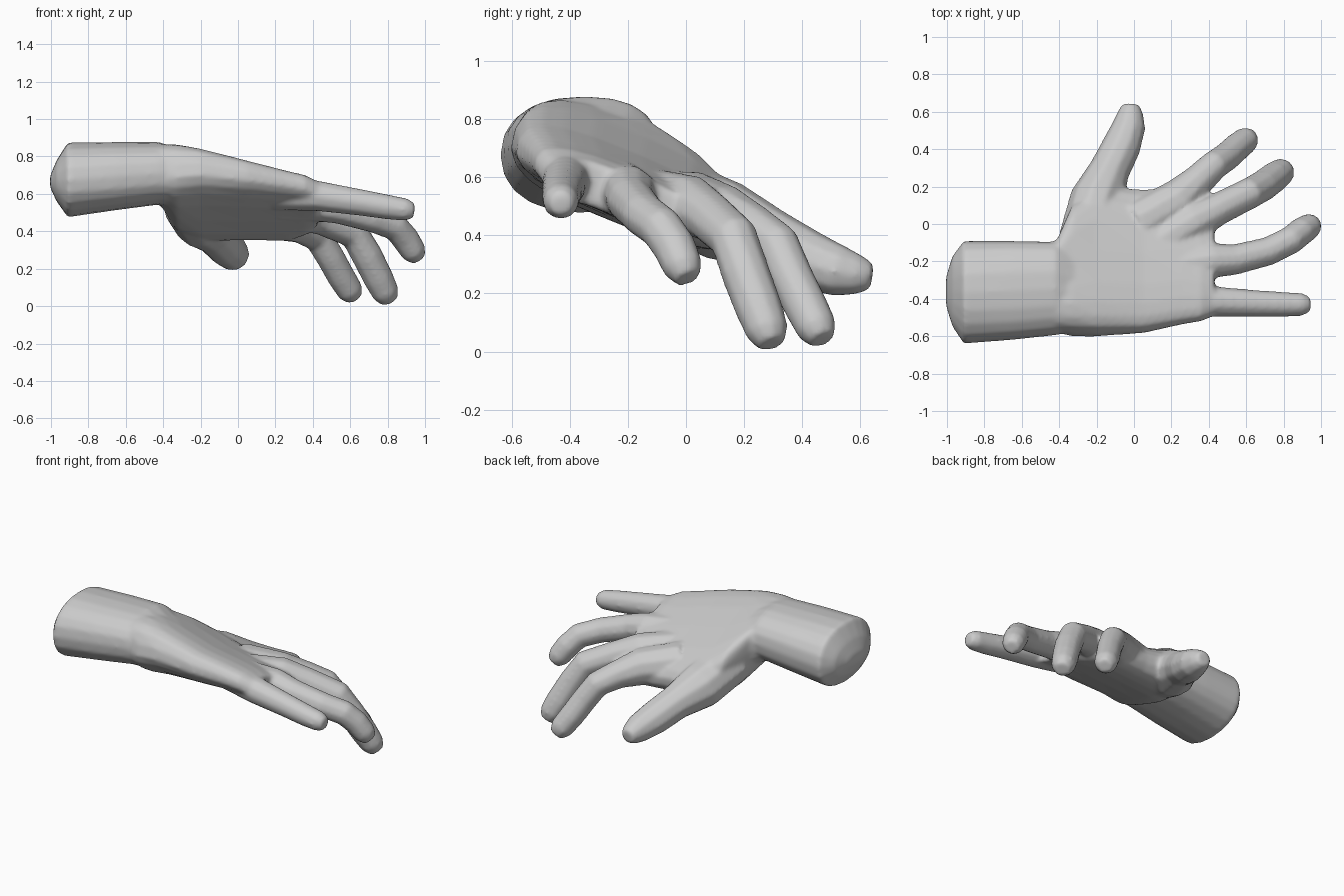
import bpy, bmesh, math
from mathutils import Vector

cube = bpy.data.objects.get("Cube")
if cube:
    bpy.data.objects.remove(cube)

skin = bpy.data.materials.new("plain grey skin")
skin.use_nodes = True
grey = (0.6, 0.6, 0.6, 1)
skin.diffuse_color = grey
skin.node_tree.nodes["Principled BSDF"].inputs["Base Color"].default_value = grey

bm = bmesh.new()


def loft(rings):
    """Skin a closed solid over rings of points."""
    loops = [[bm.verts.new(p) for p in ring] for ring in rings]
    n = len(loops[0])
    for a, b in zip(loops, loops[1:]):
        for i in range(n):
            j = (i + 1) % n
            bm.faces.new((a[i], a[j], b[j], b[i]))
    bm.faces.new(loops[0][::-1])
    bm.faces.new(loops[-1])


def section(x, cy, cz, wide, thick, tilt, power=0.7, sides=20):
    """Boxy oval across the arm, tilted down to the thumb side."""
    t = math.radians(tilt)
    ring = []
    for i in range(sides):
        a = 2 * math.pi * i / sides
        u = wide * math.copysign(abs(math.cos(a)) ** power, math.cos(a))
        v = thick * math.copysign(abs(math.sin(a)) ** power, math.sin(a))
        ring.append(Vector((x, cy + u * math.cos(t) + v * math.sin(t),
                            cz - u * math.sin(t) + v * math.cos(t))))
    return ring


def finger(path, sides=10):
    """Tube through (x, y, z, radius) joints with a blunt rounded tip."""
    pts = [Vector(p[:3]) for p in path]
    radii = [p[3] for p in path]
    end = (pts[-1] - pts[-2]).normalized()
    pts.append(pts[-1] + end * radii[-1] * 0.7)
    radii.append(radii[-1] * 0.65)
    rings = []
    for i, p in enumerate(pts):
        d = (pts[min(i + 1, len(pts) - 1)] - pts[max(i - 1, 0)]).normalized()
        side = d.cross(Vector((0, 0, 1))).normalized()
        up = side.cross(d)
        rings.append([p + radii[i] * (side * math.cos(a) + up * math.sin(a))
                      for a in (2 * math.pi * k / sides for k in range(sides))])
    loft(rings)


# Forearm stump with a shallow pointed end
loft([section(-1.005, -0.36, 0.665, 0.08, 0.03, 0, 0.9),
      section(-0.97, -0.36, 0.67, 0.19, 0.11, 0, 0.9),
      section(-0.91, -0.365, 0.675, 0.275, 0.2, 0, 0.9),
      section(-0.65, -0.355, 0.695, 0.265, 0.182, 0, 0.85),
      section(-0.42, -0.345, 0.71, 0.25, 0.167, 0, 0.85),
      section(-0.28, -0.34, 0.67, 0.23, 0.15, 15, 0.85)])

# Palm, tilted down to the thumb side
loft([section(-0.5, -0.34, 0.71, 0.2, 0.13, 5),
      section(-0.41, -0.33, 0.7, 0.25, 0.155, 10),
      section(-0.33, -0.25, 0.635, 0.36, 0.175, 21),
      section(-0.2, -0.2, 0.595, 0.425, 0.155, 24),
      section(0.05, -0.2, 0.565, 0.41, 0.118, 23),
      section(0.27, -0.17, 0.535, 0.39, 0.095, 22),
      section(0.36, -0.2, 0.54, 0.34, 0.087, 21),
      section(0.43, -0.25, 0.55, 0.25, 0.075, 18)])

# Thumb with its fleshy base
finger([(-0.27, -0.1, 0.55, 0.14), (-0.2, 0.13, 0.45, 0.145),
        (-0.13, 0.29, 0.385, 0.11), (-0.065, 0.42, 0.315, 0.105),
        (-0.025, 0.53, 0.275, 0.09), (-0.02, 0.59, 0.265, 0.072)])

# Index finger
finger([(0.02, 0.0, 0.5, 0.13), (0.24, 0.13, 0.46, 0.115),
        (0.34, 0.23, 0.42, 0.088), (0.43, 0.315, 0.365, 0.08),
        (0.495, 0.36, 0.26, 0.078), (0.55, 0.41, 0.16, 0.077),
        (0.6, 0.45, 0.08, 0.072)])

# Middle finger
finger([(0.14, -0.1, 0.53, 0.1), (0.32, 0.01, 0.505, 0.105),
        (0.45, 0.08, 0.465, 0.088), (0.62, 0.165, 0.39, 0.085),
        (0.69, 0.205, 0.27, 0.085), (0.75, 0.25, 0.15, 0.083),
        (0.79, 0.28, 0.07, 0.075)])

# Ring finger
finger([(0.22, -0.23, 0.56, 0.1), (0.42, -0.195, 0.545, 0.095),
        (0.54, -0.19, 0.52, 0.083), (0.72, -0.145, 0.47, 0.078),
        (0.84, -0.085, 0.425, 0.077), (0.895, -0.04, 0.36, 0.076),
        (0.94, -0.01, 0.29, 0.07)])

# Little finger
finger([(0.2, -0.36, 0.59, 0.08), (0.42, -0.415, 0.59, 0.084),
        (0.65, -0.425, 0.555, 0.073), (0.8, -0.43, 0.53, 0.068),
        (0.9, -0.43, 0.515, 0.062)])

bmesh.ops.recalc_face_normals(bm, faces=bm.faces)
mesh = bpy.data.meshes.new("hand")
bm.to_mesh(mesh)
bm.free()
mesh.materials.append(skin)
hand = bpy.data.objects.new("hand", mesh)
bpy.context.collection.objects.link(hand)

# Fuse the parts into one skin and soften the webs between the fingers
fuse = hand.modifiers.new("fuse", "REMESH")
fuse.mode = "VOXEL"
fuse.voxel_size = 0.012
fuse.use_smooth_shade = True
soften = hand.modifiers.new("soften", "SMOOTH")
soften.factor = 0.5
soften.iterations = 10
